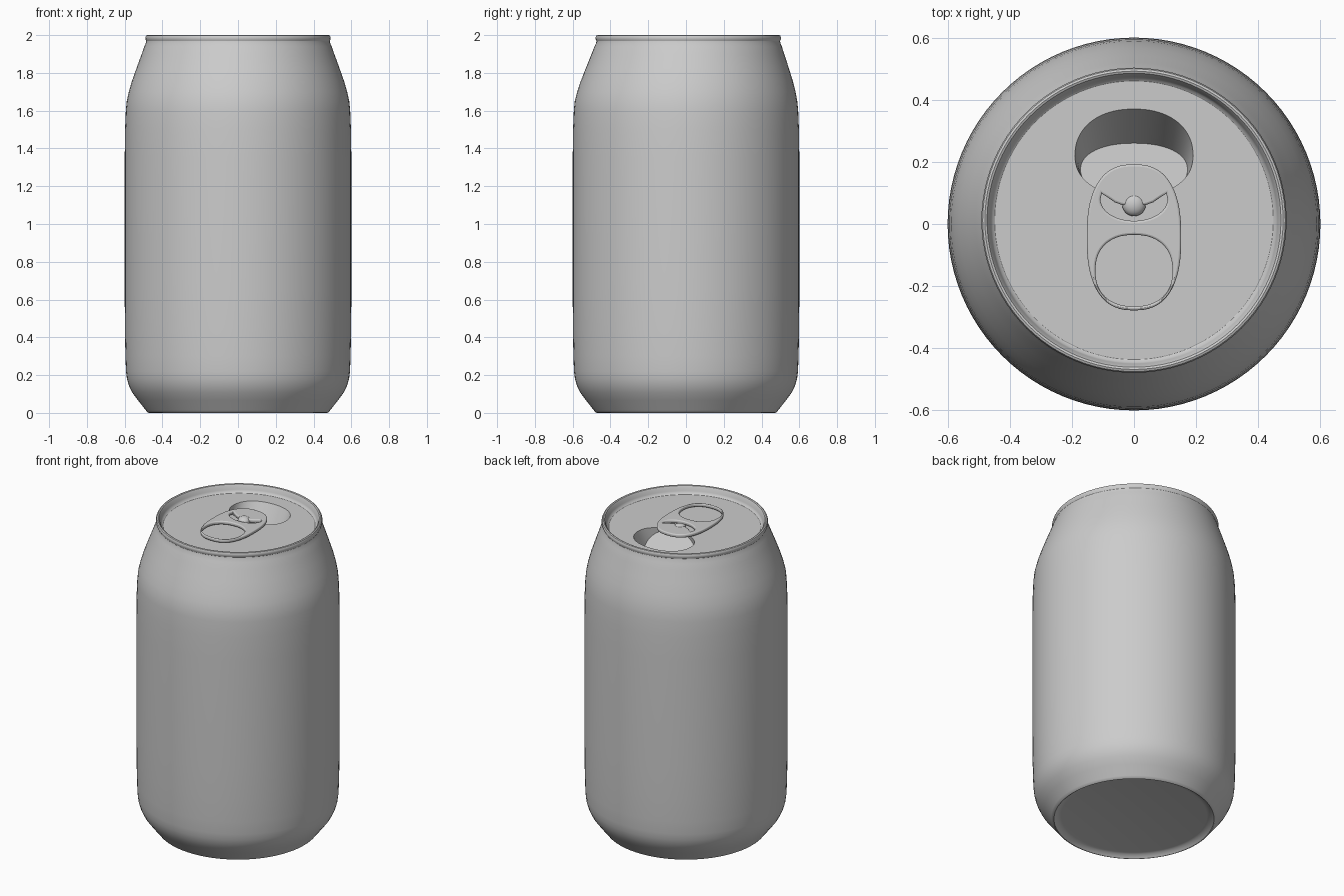
import bpy, bmesh, math

if "Cube" in bpy.data.objects:
    bpy.data.objects.remove(bpy.data.objects["Cube"])

N = 96
LID_Z = 1.95
SHIFT = 0.012  # the neck and lid sit slightly towards the back


def finish(me, angle=35):
    me.shade_smooth()
    me.set_sharp_from_angle(angle=math.radians(angle))


def add_object(name, bm):
    me = bpy.data.meshes.new(name)
    bm.to_mesh(me)
    bm.free()
    finish(me)
    ob = bpy.data.objects.new(name, me)
    bpy.context.collection.objects.link(ob)
    return ob


def oval(rx, ry_top, ry_bot, cy=0.0, power=2.0, n=N):
    """Rounded outline, optionally squarer and with different halves."""
    pts = []
    for i in range(n):
        a = 2 * math.pi * i / n
        c, s = math.cos(a), math.sin(a)
        x = math.copysign(abs(c) ** (2 / power), c) * rx
        y = math.copysign(abs(s) ** (2 / power), s) * (ry_top if s > 0 else ry_bot)
        pts.append((x, cy + y))
    return pts


def loft(name, rings, cap_start=False, cap_end=False):
    bm = bmesh.new()
    rows = [[bm.verts.new(p) for p in ring] for ring in rings]
    for lo, hi in zip(rows, rows[1:]):
        for j in range(N):
            k = (j + 1) % N
            bm.faces.new((lo[j], lo[k], hi[k], hi[j]))
    if cap_start:
        bm.faces.new(rows[0][::-1])
    if cap_end:
        bm.faces.new(rows[-1])
    return add_object(name, bm)


def circle(r, z):
    dy = SHIFT * min(1, max(0, (z - 1.65) / 0.3))
    return [(x, y + dy, z) for x, y in oval(r, r, r)]


# Can body with shallow recessed base, neck and rolled rim
profile = [(0.43, 0.022), (0.45, 0.018), (0.465, 0.006), (0.472, 0.0), (0.48, 0.003),
           (0.488, 0.014), (0.53, 0.067), (0.56, 0.108), (0.578, 0.145), (0.588, 0.18),
           (0.593, 0.22), (0.596, 0.3), (0.599, 0.45), (0.6, 0.65), (0.6, 1.35),
           (0.598, 1.5), (0.594, 1.6), (0.589, 1.65), (0.578, 1.7), (0.562, 1.755),
           (0.535, 1.832), (0.51, 1.9), (0.496, 1.94), (0.488, 1.958), (0.486, 1.968),
           (0.49, 1.977), (0.491, 1.988), (0.487, 1.997), (0.48, 2.0), (0.473, 1.997),
           (0.467, 1.987), (0.462, 1.968), (0.457, 1.956), (0.448, LID_Z)]
loft("can_body", [circle(r, z) for r, z in profile], cap_start=True)

# Lid with the mouth opening
mouth = [(x, y, LID_Z) for x, y in oval(0.19, 0.15, 0.13, 0.22, 2.2)]
loft("lid", [circle(0.448, LID_Z), mouth])

# Pushed-in flap and the walls joining it to the mouth
flap = [(x, y, LID_Z - 0.004 - max(0, y - 0.09) * 1.2)
        for x, y in oval(0.172, 0.085, 0.085, 0.175, 2.2)]
loft("mouth_walls", [mouth, flap])
bm = bmesh.new()
bm.faces.new([bm.verts.new(p) for p in flap])
add_object("bent_flap", bm)

# Pull tab: outline with a finger hole and a crescent around the rivet
half = [(0.104, 0.098), (0.085, 0.086), (0.062, 0.07), (0.04, 0.062)]
crescent = [(0.108 * math.cos(a), 0.08 + 0.07 * math.sin(a))
            for a in (math.pi + math.pi * i / 24 for i in range(25))]
crescent += half + [(0, 0.056)] + [(-x, y) for x, y in reversed(half)]
outlines = [oval(0.152, 0.235, 0.235, -0.043, 2.5, 80),
            oval(0.124, 0.115, 0.115, -0.15, 2.3, 64),
            crescent]
curve = bpy.data.curves.new("pull_tab", 'CURVE')
curve.dimensions = '2D'
curve.fill_mode = 'BOTH'
curve.extrude = 0.004
curve.bevel_depth = 0.007
curve.bevel_resolution = 2
curve.offset = -0.007
for pts in outlines:
    sp = curve.splines.new('POLY')
    sp.points.add(len(pts) - 1)
    for p, (x, y) in zip(sp.points, pts):
        p.co = (x, y, 0, 1)
    sp.use_cyclic_u = True
tmp = bpy.data.objects.new("tab_curve", curve)
bpy.context.collection.objects.link(tmp)
dg = bpy.context.evaluated_depsgraph_get()
me = bpy.data.meshes.new_from_object(tmp.evaluated_get(dg))
bpy.data.objects.remove(tmp)
finish(me, 40)
tab = bpy.data.objects.new("pull_tab", me)
tab.location.z = 1.97
bpy.context.collection.objects.link(tab)

# Rivet
bm = bmesh.new()
bmesh.ops.create_uvsphere(bm, u_segments=32, v_segments=16, radius=0.038)
bmesh.ops.scale(bm, vec=(1, 1, 0.7), verts=bm.verts)
bmesh.ops.translate(bm, vec=(0, 0.063, 1.963), verts=bm.verts)
add_object("rivet", bm)
